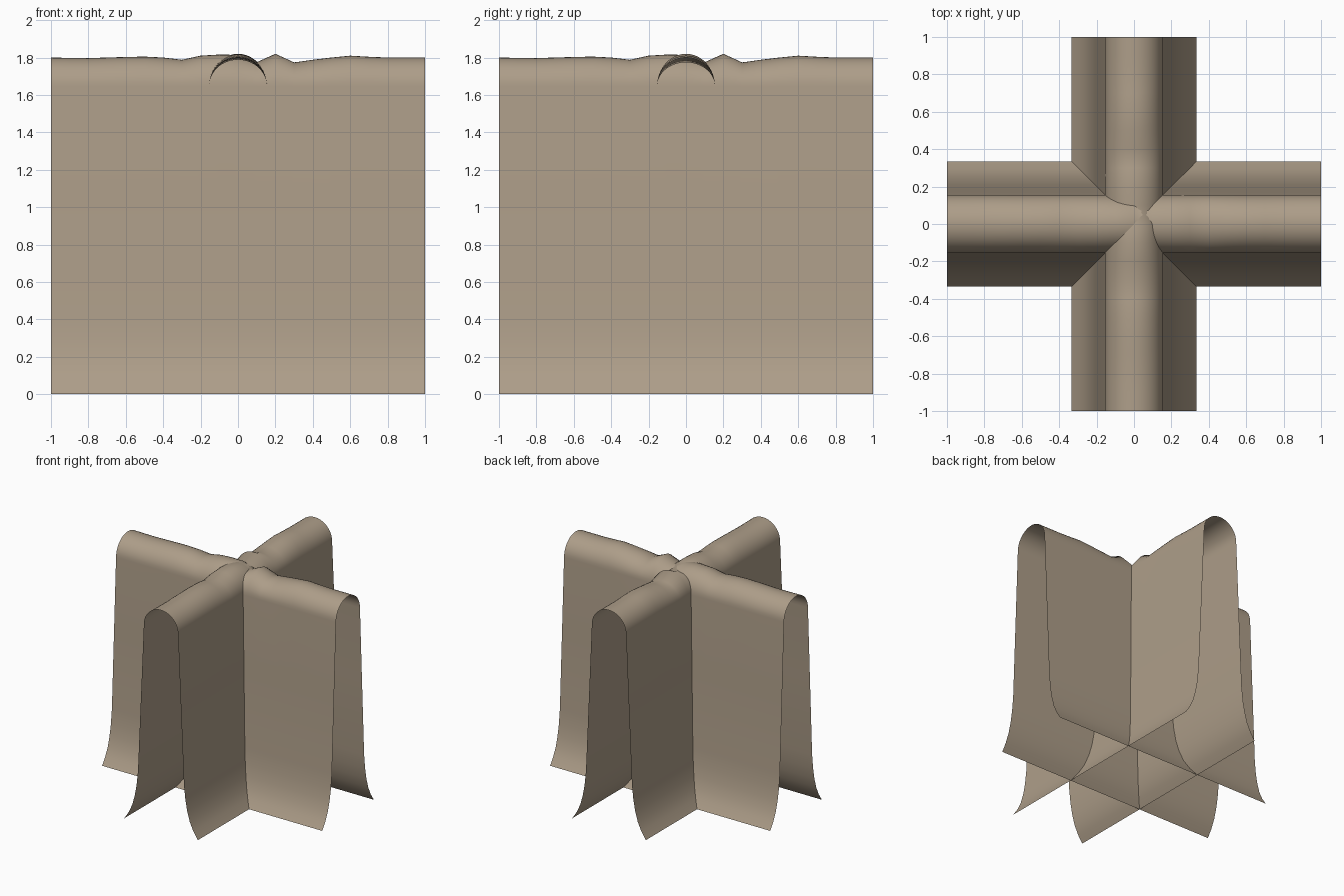
import bpy, bmesh, math

if "Cube" in bpy.data.objects:
    bpy.data.objects.remove(bpy.data.objects["Cube"])

# Ridge height offsets every 0.1 along the length of a sheet
RIDGE = [0, -.002, -.003, 0, .003, .005, 0, -.012, .01, .016, .014,
         -.025, .02, -.026, -.012, 0, .01, .004, 0, 0, 0]
R, SPRING = 0.155, 1.645

# Half section: flared foot, then nearly upright wall
HALF = [(.335, 0), (.295, .06), (.262, .13), (.239, .21), (.222, .30),
        (.209, .42), (.181, 1.05), (R, SPRING)]


def section(dz):
    """Flared wall, rounded top raised or lowered by dz, mirrored wall."""
    pts = list(HALF)
    for i in range(1, 20):
        a = math.pi * i / 20
        pts.append((R * math.cos(a), SPRING + (R + dz) * math.sin(a)))
    return pts + [(-w, z) for w, z in reversed(HALF)]


def draped_sheet(name, swap):
    bm = bmesh.new()
    rows = []
    for i, dz in enumerate(RIDGE):
        t = -1 + i * 0.1
        rows.append([bm.verts.new((w, t, z) if swap else (t, w, z))
                     for w, z in section(dz)])
    for a, b in zip(rows, rows[1:]):
        for j in range(len(a) - 1):
            f = [a[j], b[j], b[j + 1], a[j + 1]]
            bm.faces.new(f[::-1] if swap else f)
    me = bpy.data.meshes.new(name)
    bm.normal_update()
    top = max(bm.faces, key=lambda f: f.calc_center_median().z)
    if top.normal.z < 0:
        bmesh.ops.reverse_faces(bm, faces=bm.faces[:])
    bm.to_mesh(me)
    bm.free()
    me.shade_smooth()
    ob = bpy.data.objects.new(name, me)
    bpy.context.collection.objects.link(ob)
    mat = bpy.data.materials.get("tan_cloth") or bpy.data.materials.new("tan_cloth")
    mat.diffuse_color = (0.42, 0.34, 0.25, 1)
    mat.use_nodes = True
    mat.node_tree.nodes["Principled BSDF"].inputs["Base Color"].default_value = mat.diffuse_color
    me.materials.append(mat)


# Two open sheets crossing at right angles
draped_sheet("ridge_sheet_along_x", False)
draped_sheet("ridge_sheet_along_y", True)
